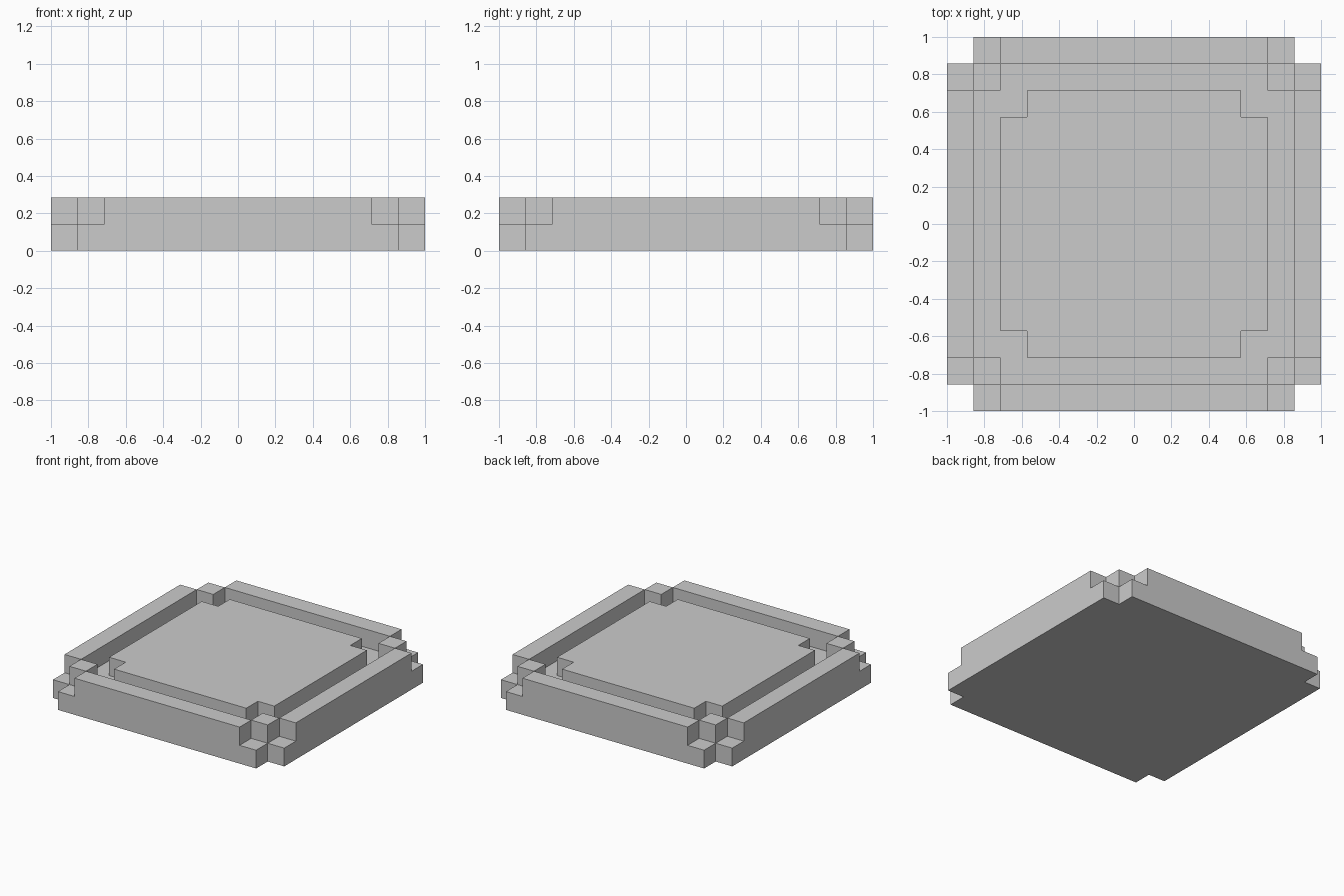
import bpy, bmesh, math

if "Cube" in bpy.data.objects:
    bpy.data.objects.remove(bpy.data.objects["Cube"])

U = 1 / 7                                  # one block
LINES = [-7, -6, -5, -4, 4, 5, 6, 7]       # block edges along x and y
N = len(LINES) - 1


def height(i, j):
    """Height in blocks of the grid cell i, j (the layout has four-way symmetry)."""
    if not (0 <= i < N and 0 <= j < N):
        return 0
    a, b = sorted((abs(i - 3), abs(j - 3)))  # 0 = middle, 3 = outer ring
    if (a, b) == (3, 3):
        return 0                           # notched outer corner
    if (a, b) == (2, 3):
        return 1                           # low corner step
    if b == 3:
        return 2                           # rim bar
    if (a, b) == (2, 2):
        return 2                           # corner post
    if b == 2 or (a, b) == (1, 1):
        return 1                           # channel floor around the panel
    return 2                               # raised centre panel


def solid(i, j, k):
    return 0 <= k < height(i, j)


bm = bmesh.new()
cache = {}


def vert(i, j, k):
    if (i, j, k) not in cache:
        cache[i, j, k] = bm.verts.new((LINES[i] * U, LINES[j] * U, k * U))
    return cache[i, j, k]


# Outward face loops of a block, keyed by direction
SIDES = {
    (1, 0, 0): [(1, 0, 0), (1, 1, 0), (1, 1, 1), (1, 0, 1)],
    (-1, 0, 0): [(0, 0, 0), (0, 0, 1), (0, 1, 1), (0, 1, 0)],
    (0, 1, 0): [(0, 1, 0), (0, 1, 1), (1, 1, 1), (1, 1, 0)],
    (0, -1, 0): [(0, 0, 0), (1, 0, 0), (1, 0, 1), (0, 0, 1)],
    (0, 0, 1): [(0, 0, 1), (1, 0, 1), (1, 1, 1), (0, 1, 1)],
    (0, 0, -1): [(0, 0, 0), (0, 1, 0), (1, 1, 0), (1, 0, 0)],
}

# Tray skin: only block sides that face open air
for i in range(N):
    for j in range(N):
        for k in range(height(i, j)):
            for (dx, dy, dz), loop in SIDES.items():
                if not solid(i + dx, j + dy, k + dz):
                    bm.faces.new([vert(i + a, j + b, k + c) for a, b, c in loop])

# Merge flat neighbours into clean large faces
bmesh.ops.dissolve_limit(bm, angle_limit=math.radians(1),
                         verts=bm.verts[:], edges=bm.edges[:])

mesh = bpy.data.meshes.new("block_tray")
bm.to_mesh(mesh)
bm.free()
bpy.context.collection.objects.link(bpy.data.objects.new("block_tray", mesh))
